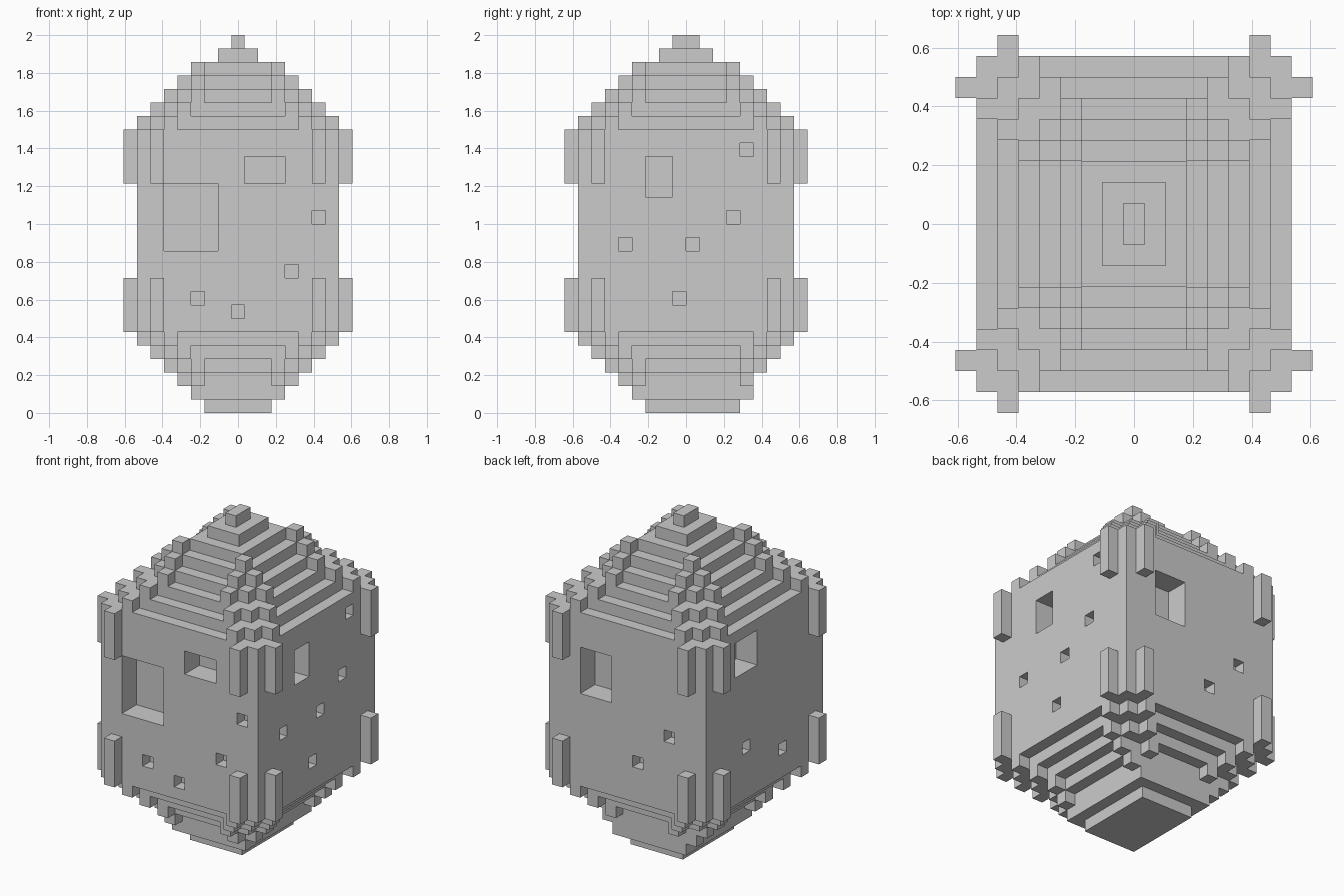
import bpy, bmesh

if "Cube" in bpy.data.objects:
    bpy.data.objects.remove(bpy.data.objects["Cube"])

U = 2 / 28  # size of one cube cell


def box(x0, x1, y0, y1, z0, z1):
    """Cells between edges; x edges lie on half cells, y and z on whole cells."""
    return {(x, y, z)
            for x in range(int(x0 + 7.5) - 7, int(x1 + 7.5) - 7)
            for y in range(y0, y1) for z in range(z0, z1)}


def slab(hx, hy, z0, z1):
    return box(-hx, hx, -hy, hy, z0, z1)


def four(cells):
    """Mirror cells into all four corners."""
    return {(sx * x, y if sy > 0 else -1 - y, z)
            for x, y, z in cells for sx in (1, -1) for sy in (1, -1)}


def arms(x, y, ox, oy, z0, z1):
    """Pair of ribs beside a corner: one reaching out in y, one in x."""
    return four(box(x, x + 1, y, oy, z0, z1) | box(x, ox, y, y + 1, z0, z1))


# Main block with its recesses
body = slab(7.5, 8, 6, 21)
# front
body -= box(-5.5, -1.5, -8, -6, 12, 17) | box(.5, 3.5, -8, -6, 17, 19)
for x, z in ((5.5, 14), (3.5, 10), (-3.5, 8), (-.5, 7)):
    body -= box(x, x + 1, -8, -7, z, z + 1)
# right
body -= box(5.5, 7.5, -3, -1, 16, 19)
for y, z in ((4, 19), (3, 14), (-5, 12), (0, 12), (-1, 8)):
    body -= box(6.5, 7.5, y, y + 1, z, z + 1)
# back
body -= box(1.5, 4.5, 6, 8, 14, 18)
for x, z in ((-4.5, 12), (-1.5, 9)):
    body -= box(x, x + 1, 7, 8, z, z + 1)
# left
body -= box(-7.5, -5.5, 1, 4, 17, 20)
for y, z in ((2, 10), (-3, 8)):
    body -= box(-7.5, -6.5, y, y + 1, z, z + 1)

# Corner ribs near the top and bottom of the block
ribs = arms(5.5, 6, 8.5, 9, 6, 10) | arms(5.5, 6, 8.5, 9, 17, 21)
ribs -= slab(7.5, 8, 6, 21)

# Stepped roof and underside with stair-like diagonal ridges
roof, base = set(), set()
for k in (1, 2, 3):
    for part, z in ((roof, 20 + k), (base, 6 - k)):
        part |= slab(7.5 - k, 8 - k, z, z + 1)
        part |= arms(5.5 - k, 6 - k, 8.5 - k, 9 - k, z, z + 1)

# Roof top: last ridge pair, single corner posts, two-step cap
roof |= slab(3.5, 4, 24, 25) | arms(2.5, 3, 4.5, 5, 24, 25)
roof |= slab(2.5, 3, 25, 26) | four(box(2.5, 3.5, 3, 4, 25, 26))
cap = slab(1.5, 2, 26, 27) | slab(.5, 1, 27, 28)

# Underside foot, slightly longer towards the back
base |= box(-3.5, 3.5, -4, 5, 1, 3) | box(-2.5, 2.5, -3, 4, 0, 1)
for s in (-4.5, 3.5):
    base -= box(s, s + 1, 3, 4, 3, 4) & set() 
    base |= box(s, s + 1, -4, -3, 2, 3) | box(s, s + 1, 4, 5, 2, 3)
    base |= box(s * 1.0 + (1 if s < 0 else -1), s + (2 if s < 0 else 0), -5, -4, 2, 3)
for s in (-5.5, 4.5):
    base -= box(s, s + 1, 3, 4, 3, 4)
    base |= box(s, s + 1, 4, 5, 3, 4)

parts = {"body_block": body, "corner_ribs": ribs, "stepped_roof": roof,
         "roof_cap": cap, "stepped_base": base}
solid = set().union(*parts.values())

# Corner order of each cube side, seen from outside
SIDES = {
    (1, 0, 0): ((1, 0, 0), (1, 1, 0), (1, 1, 1), (1, 0, 1)),
    (-1, 0, 0): ((0, 0, 0), (0, 0, 1), (0, 1, 1), (0, 1, 0)),
    (0, 1, 0): ((0, 1, 0), (0, 1, 1), (1, 1, 1), (1, 1, 0)),
    (0, -1, 0): ((0, 0, 0), (1, 0, 0), (1, 0, 1), (0, 0, 1)),
    (0, 0, 1): ((0, 0, 1), (1, 0, 1), (1, 1, 1), (0, 1, 1)),
    (0, 0, -1): ((0, 0, 0), (0, 1, 0), (1, 1, 0), (1, 0, 0)),
}


def make(name, cells):
    """Mesh of the outer sides only, no faces hidden between cells."""
    bm, verts = bmesh.new(), {}
    for x, y, z in sorted(cells):
        for (dx, dy, dz), quad in SIDES.items():
            if (x + dx, y + dy, z + dz) in solid:
                continue
            ring = []
            for a, b, c in quad:
                key = (x + a, y + b, z + c)
                if key not in verts:
                    verts[key] = bm.verts.new(((key[0] - .5) * U, key[1] * U, key[2] * U))
                ring.append(verts[key])
            bm.faces.new(ring)
    mesh = bpy.data.meshes.new(name)
    bm.to_mesh(mesh)
    bm.free()
    bpy.context.collection.objects.link(bpy.data.objects.new(name, mesh))


for name, cells in parts.items():
    make(name, cells)
